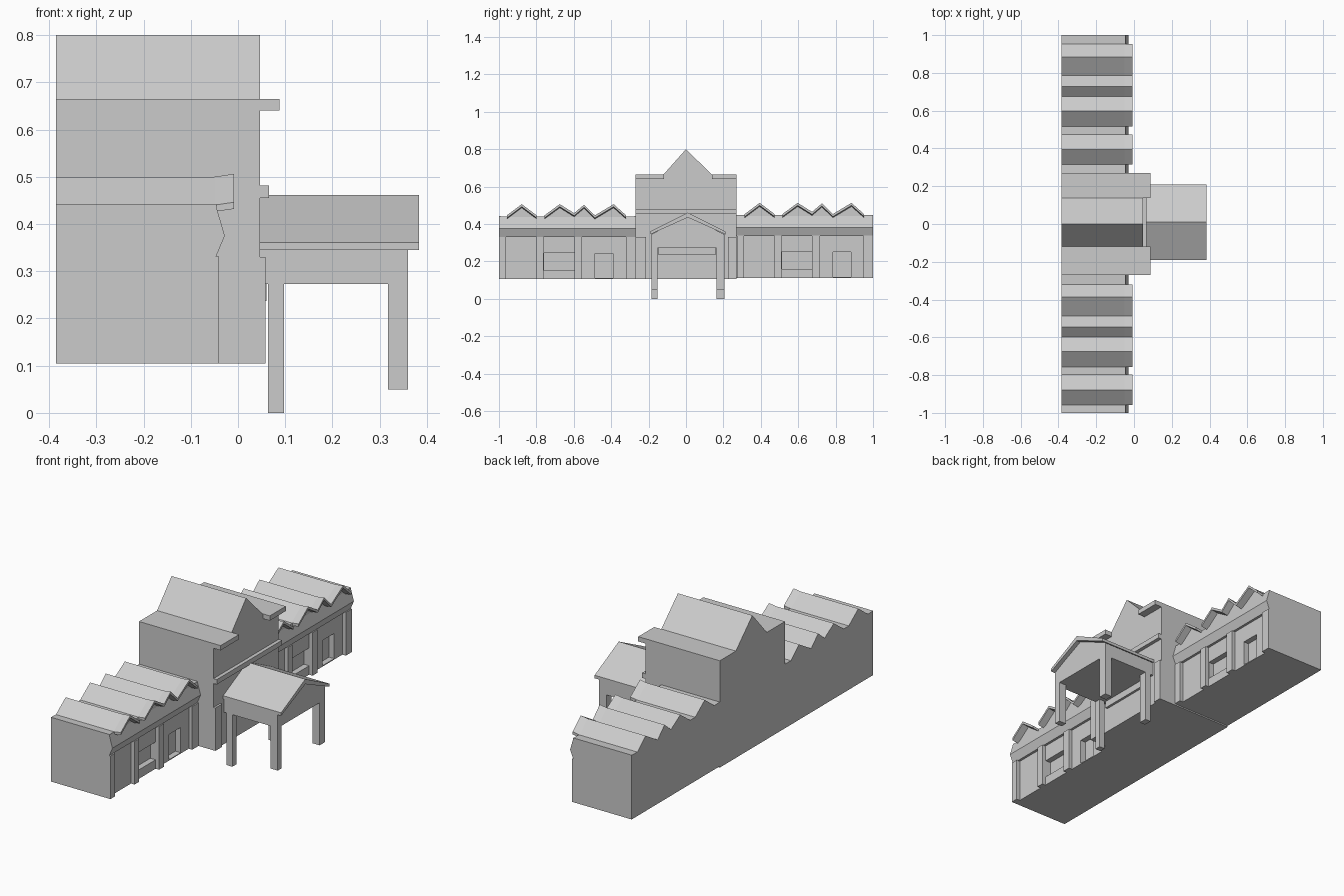
import bpy, bmesh

if "Cube" in bpy.data.objects:
    bpy.data.objects.remove(bpy.data.objects["Cube"])


def prism(name, pts, lo, hi, axis, lift=0.0):
    """Extrude a closed profile along x (profile = y,z) or y (profile = x,z)."""
    bm = bmesh.new()

    def place(p, t, dz):
        return (t, p[0], p[1] + dz) if axis == 'x' else (p[0], t, p[1] + dz)
    a = [bm.verts.new(place(p, lo, 0)) for p in pts]
    b = [bm.verts.new(place(p, hi, lift)) for p in pts]
    n = len(pts)
    bm.faces.new(a)
    bm.faces.new(b[::-1])
    for i in range(n):
        j = (i + 1) % n
        bm.faces.new((a[j], a[i], b[i], b[j]))
    bmesh.ops.recalc_face_normals(bm, faces=bm.faces)
    me = bpy.data.meshes.new(name)
    bm.to_mesh(me)
    bm.free()
    ob = bpy.data.objects.new(name, me)
    bpy.context.collection.objects.link(ob)
    return ob


def box(name, x, y, z):
    return prism(name, [(y[0], z[0]), (y[1], z[0]), (y[1], z[1]), (y[0], z[1])],
                 x[0], x[1], 'x')


def cut(target, cutter):
    m = target.modifiers.new("opening", 'BOOLEAN')
    m.operation = 'DIFFERENCE'
    m.solver = 'EXACT'
    m.object = cutter
    cutter.hide_render = True
    cutter.hide_set(True)


BACK = -0.385
# saw-tooth ridge lines of one wing (y, z), repeated for the other wing
ridge_a = [(-0.958, 0.440), (-0.878, 0.500), (-0.798, 0.440)]
ridge_b = [(-0.757, 0.440), (-0.675, 0.500), (-0.598, 0.452), (-0.545, 0.497),
           (-0.487, 0.440), (-0.387, 0.500), (-0.320, 0.440)]


def wing(side, dy, dz, y0, y1):
    def sh(p):
        return [(y + dy, z + dz) for y, z in p]

    def span(a, b):
        return (a + dy, b + dy)
    base = 0.105 + dz
    # wall with flared fascia
    body = prism(side + "_wing_wall",
                 [(BACK, base), (-0.06, base), (-0.06, 0.33 + dz), (-0.047, 0.33 + dz),
                  (-0.028, 0.375 + dz), (-0.046, 0.437 + dz), (BACK, 0.437 + dz)],
                 y0, y1, 'y')
    # window and door recesses
    cut(body, box(side + "_window_cutter", (-0.09, 0), span(-0.76, -0.597),
                  (0.152 + dz, 0.245 + dz)))
    cut(body, box(side + "_door_cutter", (-0.09, 0), span(-0.487, -0.39),
                  (0.11 + dz, 0.242 + dz)))
    # pilasters
    for i, (a, b) in enumerate([(-1.0, -0.962), (-0.80, -0.762),
                                (-0.597, -0.555), (-0.322, -0.27)]):
        lo, hi = max(a + dy, y0), min(b + dy, y1)
        box(f"{side}_pilaster_{i + 1}", (-0.08, -0.04), (lo, hi), (base, 0.331 + dz))
    # solid saw-tooth roof
    line = [(y0, 0.442 + dz)] + sh(ridge_a + ridge_b) + [(y1, 0.442 + dz)]
    prism(side + "_sawtooth_roof", line + [(y1, 0.40), (y0, 0.40)], BACK, -0.046, 'x')
    # overhanging eaves
    for i, r in enumerate((ridge_a, ridge_b)):
        top = sh(r)
        prism(f"{side}_eave_{i + 1}", top + [(y, z - 0.014) for y, z in reversed(top)],
              -0.05, -0.009, 'x', 0.006)


wing("left", 0.0, 0.0, -1.0, -0.26)
wing("right", 1.272, 0.007, 0.26, 1.0)

# central hall with gable
prism("central_hall", [(-0.27, 0.105), (0.27, 0.105), (0.27, 0.665), (0.137, 0.665),
                       (0.0, 0.80), (-0.12, 0.665), (-0.27, 0.665)], BACK, 0.047, 'x')
for s, a, b in (("left", -0.27, -0.118), ("right", 0.138, 0.27)):
    box(s + "_cornice", (0.03, 0.088), (a, b), (0.64, 0.665))
box("hall_band", (0.03, 0.066), (-0.27, 0.27), (0.455, 0.481))
box("left_corner_pier", (0.03, 0.058), (-0.27, -0.215), (0.105, 0.33))
box("right_corner_pier", (0.03, 0.058), (0.225, 0.27), (0.105, 0.33))
box("entrance_lintel", (0.03, 0.06), (-0.15, 0.16), (0.237, 0.278))

# entrance porch
prism("porch_gable", [(-0.185, 0.273), (0.205, 0.273), (0.205, 0.345),
                      (0.01, 0.44), (-0.185, 0.345)], 0.047, 0.36, 'x')
prism("porch_roof", [(-0.19, 0.345), (-0.19, 0.361), (0.01, 0.461), (0.21, 0.361),
                     (0.21, 0.345), (0.01, 0.435)], 0.046, 0.383, 'x')
for s, y in (("left", (-0.185, -0.152)), ("right", (0.162, 0.205))):
    box(s + "_rear_column", (0.064, 0.097), y, (0.0, 0.275))
    box(s + "_front_column", (0.318, 0.36), y, (0.05, 0.275))
